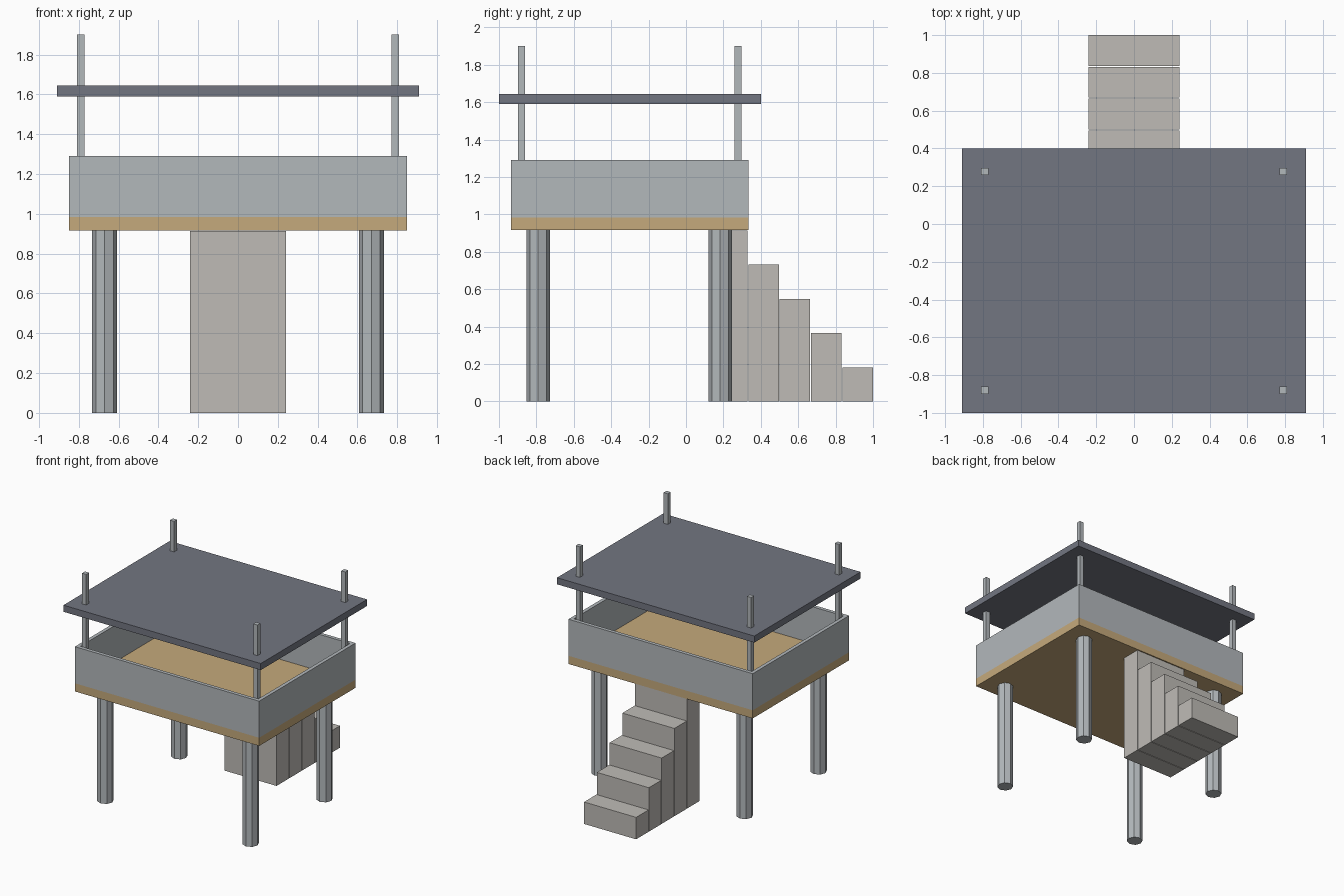
import bpy
from math import pi

if "Cube" in bpy.data.objects:
    bpy.data.objects.remove(bpy.data.objects["Cube"])


def material(name, rgb):
    m = bpy.data.materials.new(name)
    m.diffuse_color = (*rgb, 1)
    m.use_nodes = True
    m.node_tree.nodes["Principled BSDF"].inputs["Base Color"].default_value = m.diffuse_color
    return m


TAN = material("tan_wood", (0.56, 0.40, 0.20))
SLATE = material("slate", (0.17, 0.18, 0.22))
STONE = material("stone", (0.52, 0.50, 0.47))
STEEL = material("steel", (0.45, 0.48, 0.50))


def box(name, x, y, z, mat):
    """Box from (min, max) pairs on each axis."""
    bpy.ops.mesh.primitive_cube_add(size=1, location=[(a + b) / 2 for a, b in (x, y, z)])
    ob = bpy.context.object
    ob.name = name
    ob.scale = [b - a for a, b in (x, y, z)]
    ob.data.materials.append(mat)
    return ob


X, Y0, Y1 = 0.85, -0.935, 0.335    # platform extents
T = 0.03                           # wall thickness
FLOOR, RIM = 0.985, 1.29

# platform floor and roof slab
box("platform", (-X, X), (Y0, Y1), (0.917, FLOOR), TAN)
box("roof", (-0.91, 0.91), (-1.0, 0.4), (1.59, 1.645), SLATE)

# low walls around the platform
box("front_wall", (-X, X), (Y0, Y0 + T), (FLOOR, RIM), STEEL)
box("back_wall", (-X, X), (Y1 - T, Y1), (FLOOR, RIM), STEEL)
for s, side in ((-1, "left"), (1, "right")):
    xs = sorted((s * X, s * (X - T)))
    box(side + "_wall", xs, (Y0 + T, Y1 - T), (FLOOR, RIM), STEEL)

    # roof posts standing on the floor, legs below it
    for end, py, ly in (("front", -0.88, -0.79), ("back", 0.278, 0.183)):
        px = s * 0.79
        box(f"{end}_{side}_post", (px - 0.019, px + 0.019), (py - 0.019, py + 0.019),
            (FLOOR, 1.90), STEEL)
        bpy.ops.mesh.primitive_cylinder_add(vertices=8, radius=0.063, depth=0.917,
                                            location=(s * 0.67, ly, 0.917 / 2))
        leg = bpy.context.object
        leg.name = f"{end}_{side}_leg"
        leg.data.materials.append(STEEL)

# solid steps rising to the platform
for i in range(5):
    y = 1.0 - i * 0.168
    box(f"step_{i + 1}", (-0.24, 0.24), (y - 0.163, y), (0, 0.183 * (i + 1)), STONE)
